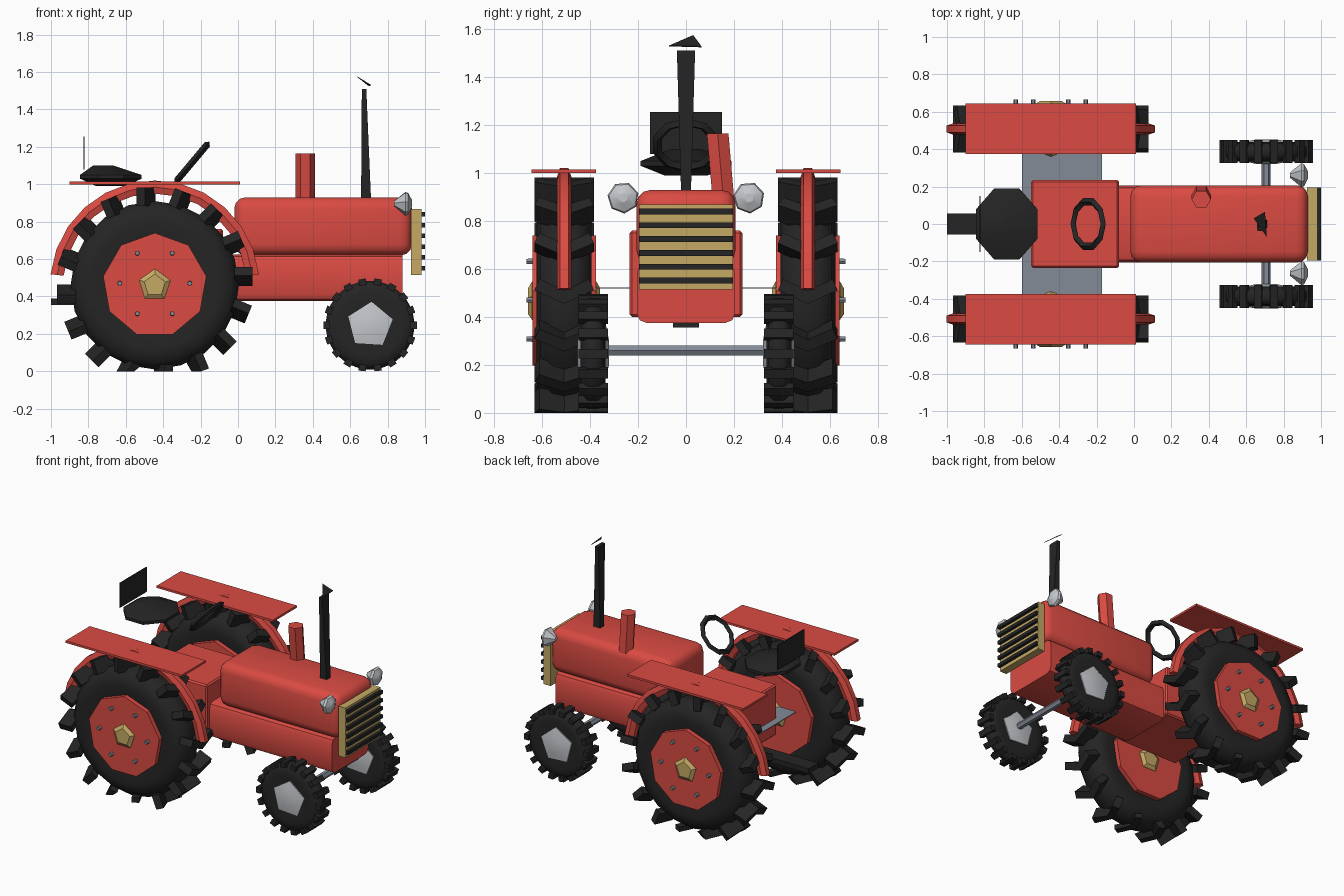
import bpy, bmesh, math
from mathutils import Vector, Matrix

if "Cube" in bpy.data.objects:
    bpy.data.objects.remove(bpy.data.objects["Cube"])


def material(name, rgb):
    m = bpy.data.materials.new(name)
    m.diffuse_color = (*rgb, 1)
    m.use_nodes = True
    m.node_tree.nodes["Principled BSDF"].inputs["Base Color"].default_value = m.diffuse_color
    return m


RED = material("red paint", (0.70, 0.07, 0.055))
BLACK = material("black rubber", (0.018, 0.018, 0.018))
GOLD = material("gold", (0.56, 0.40, 0.13))
SILVER = material("silver", (0.55, 0.57, 0.60))
SLATE = material("slate grey", (0.23, 0.26, 0.31))


def finish(name, bm, mat, smooth=35, ground=False):
    if ground:  # flatten anything that would sink below the ground
        for v in bm.verts:
            v.co.z = max(v.co.z, 0)
    bmesh.ops.recalc_face_normals(bm, faces=bm.faces)
    me = bpy.data.meshes.new(name)
    bm.to_mesh(me)
    bm.free()
    me.materials.append(mat)
    ob = bpy.data.objects.new(name, me)
    bpy.context.collection.objects.link(ob)
    if smooth:
        bpy.ops.object.select_all(action='DESELECT')
        ob.select_set(True)
        bpy.context.view_layer.objects.active = ob
        bpy.ops.object.shade_smooth_by_angle(angle=math.radians(smooth))
    return ob


def add_box(bm, lo, hi, mtx=Matrix()):
    lo, hi = Vector(lo), Vector(hi)
    m = mtx @ Matrix.Translation((lo + hi) / 2) @ Matrix.Diagonal((*(hi - lo), 1))
    bmesh.ops.create_cube(bm, size=1, matrix=m)


def box(name, lo, hi, mat, bevel=0.0, segs=2, smooth=35, only_x=False):
    bm = bmesh.new()
    add_box(bm, lo, hi)
    if bevel:
        edges = [e for e in bm.edges if not only_x
                 or abs(e.verts[0].co.x - e.verts[1].co.x) > 1e-4]
        bmesh.ops.bevel(bm, geom=edges, offset=bevel, segments=segs,
                        profile=0.5, affect='EDGES')
    return finish(name, bm, mat, smooth)


def loft(bm, rings, closed=False):
    """Skin a list of point rings, capping the ends unless closed."""
    vs = [[bm.verts.new(p) for p in r] for r in rings]
    n = len(vs[0])
    for i in range(len(vs) if closed else len(vs) - 1):
        a, b = vs[i], vs[(i + 1) % len(vs)]
        for j in range(n):
            bm.faces.new((a[j], a[(j + 1) % n], b[(j + 1) % n], b[j]))
    if not closed:
        bm.faces.new(vs[0])
        bm.faces.new(vs[-1])


def ring(c, axis, r, n, turn=0.0):
    """Circle of n points about the x, y or z axis."""
    out = []
    for k in range(n):
        a = turn + math.tau * k / n
        u, v = r * math.cos(a), r * math.sin(a)
        d = {'x': (0, u, v), 'y': (u, 0, v), 'z': (u, v, 0)}[axis]
        out.append(Vector(c) + Vector(d))
    return out


def lathe_y(name, centre, profile, n, mat, turn=0.0, smooth=35, ground=False):
    """Turn a (radius, y offset) profile about the y axis."""
    bm = bmesh.new()
    x, y, z = centre
    loft(bm, [ring((x, y + o, z), 'y', r, n, turn) for r, o in profile])
    return finish(name, bm, mat, smooth, ground)


UP = math.pi / 2
RX, RZ, RY = -0.445, 0.46, 0.508   # rear wheel centre
FX, FZ, FY = 0.706, 0.247, 0.387   # front wheel centre

for s, side in ((-1, "right"), (1, "left")):
    # rear wheel: tyre, rim, hub
    c = (RX, s * RY, RZ)
    lathe_y(f"{side}_rear_tyre", c,
            [(0.27, -0.10), (0.34, -0.115), (0.41, -0.10), (0.45, -0.05), (0.45, 0.05),
             (0.41, 0.10), (0.34, 0.115), (0.27, 0.10)], 20, BLACK, smooth=50)
    lathe_y(f"{side}_rear_rim", c, [(0.28, -0.132), (0.28, 0.132)], 9, RED, UP)
    lathe_y(f"{side}_rear_hub", c,
            [(0.06, -0.15), (0.088, -0.134), (0.088, 0.134), (0.06, 0.15)], 5, GOLD, 0.3)

    # chevron lugs around the rear tyre
    bm = bmesh.new()
    for k in range(16):
        spin = Matrix.Translation(c) @ Matrix.Rotation(-math.tau * k / 16, 4, 'Y')
        for h in (-1, 1):
            m = spin @ Matrix.Rotation(h * math.radians(25), 4, 'X')
            add_box(bm, (0.425, min(0, h * 0.135), -0.005),
                    (0.522, max(0, h * 0.135), 0.045), m)
    finish(f"{side}_rear_lugs", bm, BLACK, 0, True)

    # wheel bolts
    bm = bmesh.new()
    for k in range(6):
        a = math.tau * k / 6
        p = Vector((RX + 0.187 * math.cos(a), s * 0.63, RZ + 0.01 + 0.187 * math.sin(a)))
        loft(bm, [ring(p, 'y', 0.014, 6), ring(p + Vector((0, s * 0.035, 0)), 'y', 0.012, 6)])
    finish(f"{side}_wheel_bolts", bm, SLATE)

    # fender arch and flat fender top
    bm = bmesh.new()
    section = [(0.49, -0.018), (0.525, -0.03), (0.56, -0.018),
               (0.56, 0.018), (0.525, 0.03), (0.49, 0.018)]
    rings = []
    for k in range(13):
        a = math.radians(6 + 168 * k / 12)
        rings.append([(RX + r * math.cos(a), s * RY + o, RZ + r * math.sin(a))
                      for r, o in section])
    loft(bm, rings)
    finish(f"{side}_fender_arch", bm, RED)
    y0, y1 = sorted((s * 0.375, s * 0.645))
    box(f"{side}_fender_top", (-0.9, y0, 1.0), (0.01, y1, 1.015), RED)

    # front wheel: tyre, lugs, hub
    c = (FX, s * FY, FZ)
    lathe_y(f"{side}_front_tyre", c,
            [(0.11, -0.045), (0.17, -0.052), (0.215, -0.045), (0.24, -0.022), (0.24, 0.022),
             (0.215, 0.045), (0.17, 0.052), (0.11, 0.045)], 18, BLACK, smooth=50)
    bm = bmesh.new()
    for k in range(18):
        m = Matrix.Translation(c) @ Matrix.Rotation(-math.tau * k / 18, 4, 'Y')
        add_box(bm, (0.215, -0.062, -0.02), (0.25, 0.062, 0.02), m)
    finish(f"{side}_front_lugs", bm, BLACK, 0, True)
    lathe_y(f"{side}_front_hub", c,
            [(0.06, -0.065), (0.125, -0.052), (0.125, 0.052), (0.06, 0.065)], 5, SILVER, 0.25)

    # headlight
    bm = bmesh.new()
    p = Vector((0, s * 0.262, 0.897))
    loft(bm, [ring(p + Vector((x, 0, 0)), 'x', r, 7, 0.3)
              for x, r in ((0.835, 0.015), (0.895, 0.066), (0.91, 0.06), (0.93, 0.02))])
    finish(f"{side}_headlight", bm, SILVER, 25)

# axles
lathe_y("front_axle", (FX, 0, 0.26), [(0.024, -0.36), (0.024, 0.36)], 6, SLATE)
box("rear_axle_plate", (-0.6, -0.38, 0.518), (-0.17, 0.38, 0.523), SLATE)

# body
box("chassis", (-0.09, -0.205, 0.375), (0.88, 0.205, 0.625), RED, 0.04, only_x=True)
box("hood", (-0.02, -0.207, 0.62), (0.93, 0.207, 0.93), RED, 0.06, 3, 50)
box("transmission_box", (-0.55, -0.235, 0.40), (-0.08, 0.235, 0.76), RED, 0.01, 1)
box("drawbar", (-1.0, -0.055, 0.355), (-0.5, 0.055, 0.39), BLACK)

# grille
box("grille_plate", (0.925, -0.195, 0.515), (0.98, 0.195, 0.868), GOLD)
for k in range(6):
    z = 0.552 + 0.0575 * k
    box(f"grille_bar_{k + 1}", (0.975, -0.195, z - 0.012), (1.0, 0.195, z + 0.012), BLACK)

# exhaust pipe and rain cap
bm = bmesh.new()
rings = [[(x + i * a, j * b, z) for i, j in ((-1, -1), (1, -1), (1, 1), (-1, 1))]
         for x, z, a, b in ((0.685, 0.90, 0.027, 0.02), (0.674, 1.51, 0.012, 0.038))]
loft(bm, rings)
finish("exhaust_pipe", bm, BLACK)
bm = bmesh.new()
cap = [(0.71, -0.07, 1.532), (0.70, 0.065, 1.528), (0.64, 0.03, 1.575)]
loft(bm, [cap, [(x, y, z - 0.004) for x, y, z in cap]])
finish("exhaust_cap", bm, BLACK, 0)

# air intake
bm = bmesh.new()
loft(bm, [ring((0.36, 0.155, 0.90), 'z', 0.052, 6), ring((0.36, 0.132, 1.165), 'z', 0.052, 6)])
finish("air_intake", bm, RED)

# seat and backrest
bm = bmesh.new()
loft(bm, [[(-0.68 + dx + 0.17 * f * math.cos(a), 0.195 * f * math.sin(a), z)
           for a in [math.tau * (k + 0.5) / 8 for k in range(8)]]
          for z, f, dx in ((0.99, 0.5, 0), (1.03, 1.05, 0), (1.05, 1.05, 0), (1.10, 0.35, -0.04))])
finish("seat", bm, BLACK)
box("seat_backrest", (-0.826, -0.15, 1.08), (-0.82, 0.15, 1.255), BLACK)

# steering wheel, tilted towards the seat
bm = bmesh.new()
tilt = Matrix.Translation((-0.245, 0, 1.117)) @ Matrix.Rotation(math.radians(-50), 4, 'Y')
rings = []
for k in range(10):
    a = math.tau * k / 10
    rings.append([tilt @ Vector(((0.125 + 0.02 * u) * math.cos(a),
                                 (0.125 + 0.02 * u) * math.sin(a), 0.018 * v))
                  for u, v in ((1, 0), (0, 1), (-1, 0), (0, -1))])
loft(bm, rings, closed=True)
finish("steering_wheel", bm, BLACK, 60)
